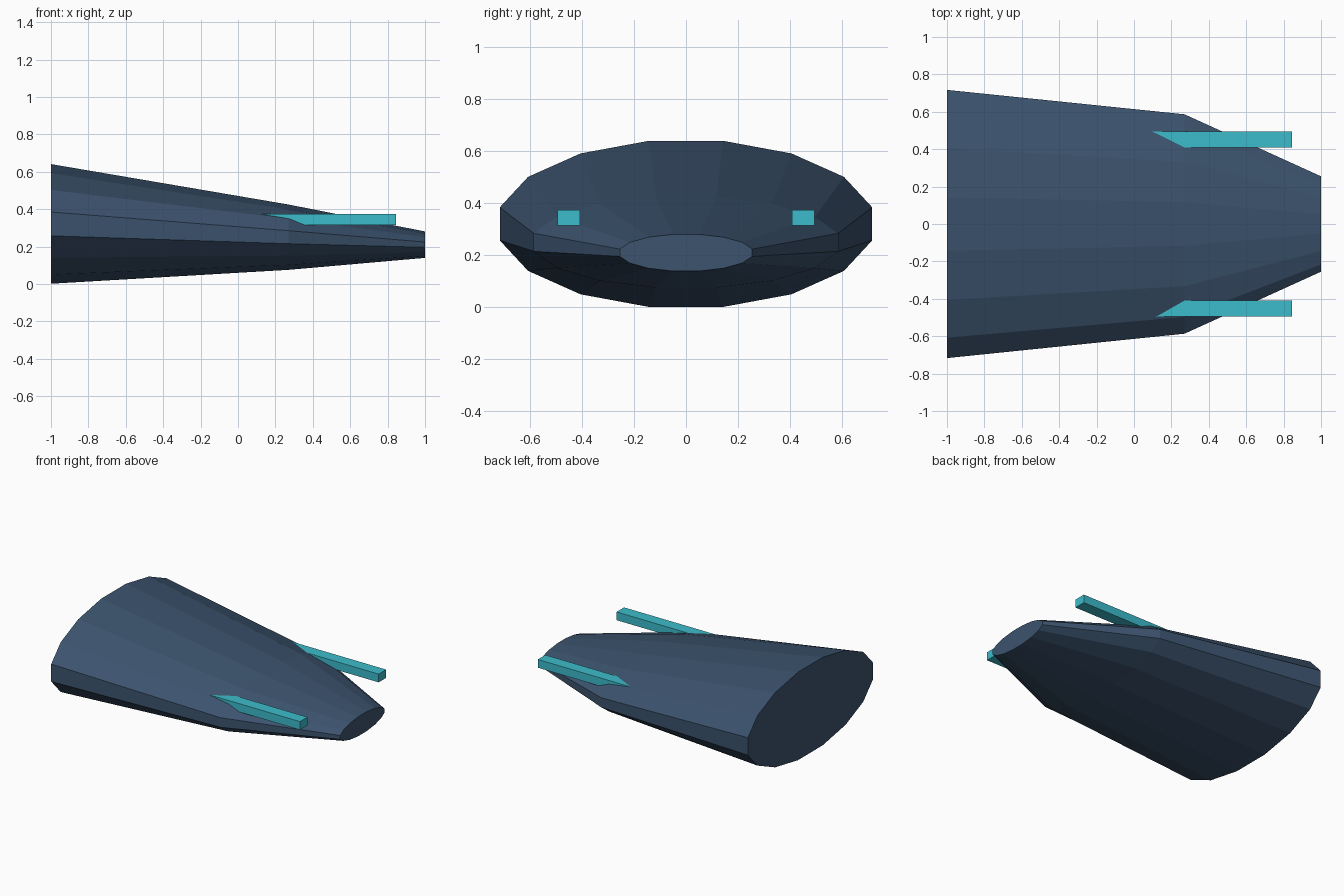
import bpy, bmesh, math

if "Cube" in bpy.data.objects:
    bpy.data.objects.remove(bpy.data.objects["Cube"])

def material(name, color):
    m = bpy.data.materials.new(name)
    m.diffuse_color = (*color, 1)
    m.use_nodes = True
    m.node_tree.nodes["Principled BSDF"].inputs["Base Color"].default_value = m.diffuse_color
    return m

navy = material("slate_blue", (0.045, 0.087, 0.156))
teal = material("bright_teal", (0.045, 0.503, 0.597))

def finish(name, bm, mat):
    bmesh.ops.recalc_face_normals(bm, faces=bm.faces[:])
    mesh = bpy.data.meshes.new(name)
    bm.to_mesh(mesh)
    bm.free()
    mesh.materials.append(mat)
    obj = bpy.data.objects.new(name, mesh)
    bpy.context.collection.objects.link(obj)
    return obj

# Tapered hull: 16-sided elliptical sections (x, centre z, radius y, radius z)
SIDES = 16
sections = [(-1.0, 0.321, 0.731, 0.326),
            (0.27, 0.25, 0.598, 0.178),
            (1.0, 0.21, 0.26, 0.072)]
bm = bmesh.new()
rings = []
for x, cz, ry, rz in sections:
    angles = [(i + 0.5) * 2 * math.pi / SIDES for i in range(SIDES)]
    rings.append([bm.verts.new((x, ry * math.cos(a), cz + rz * math.sin(a))) for a in angles])
for a, b in zip(rings, rings[1:]):
    for i in range(SIDES):
        j = (i + 1) % SIDES
        bm.faces.new((a[i], a[j], b[j], b[i]))
bm.faces.new(rings[0])
bm.faces.new(rings[-1])
finish("hull", bm, navy)

# Twin bars emerging from the upper hull
for side, label in ((-1, "front"), (1, "back")):
    bm = bmesh.new()
    bmesh.ops.create_cube(bm, size=1)
    bmesh.ops.scale(bm, vec=(0.77, 0.086, 0.06), verts=bm.verts)
    bmesh.ops.translate(bm, vec=(0.46, side * 0.452, 0.345), verts=bm.verts)
    finish(label + "_bar", bm, teal)
